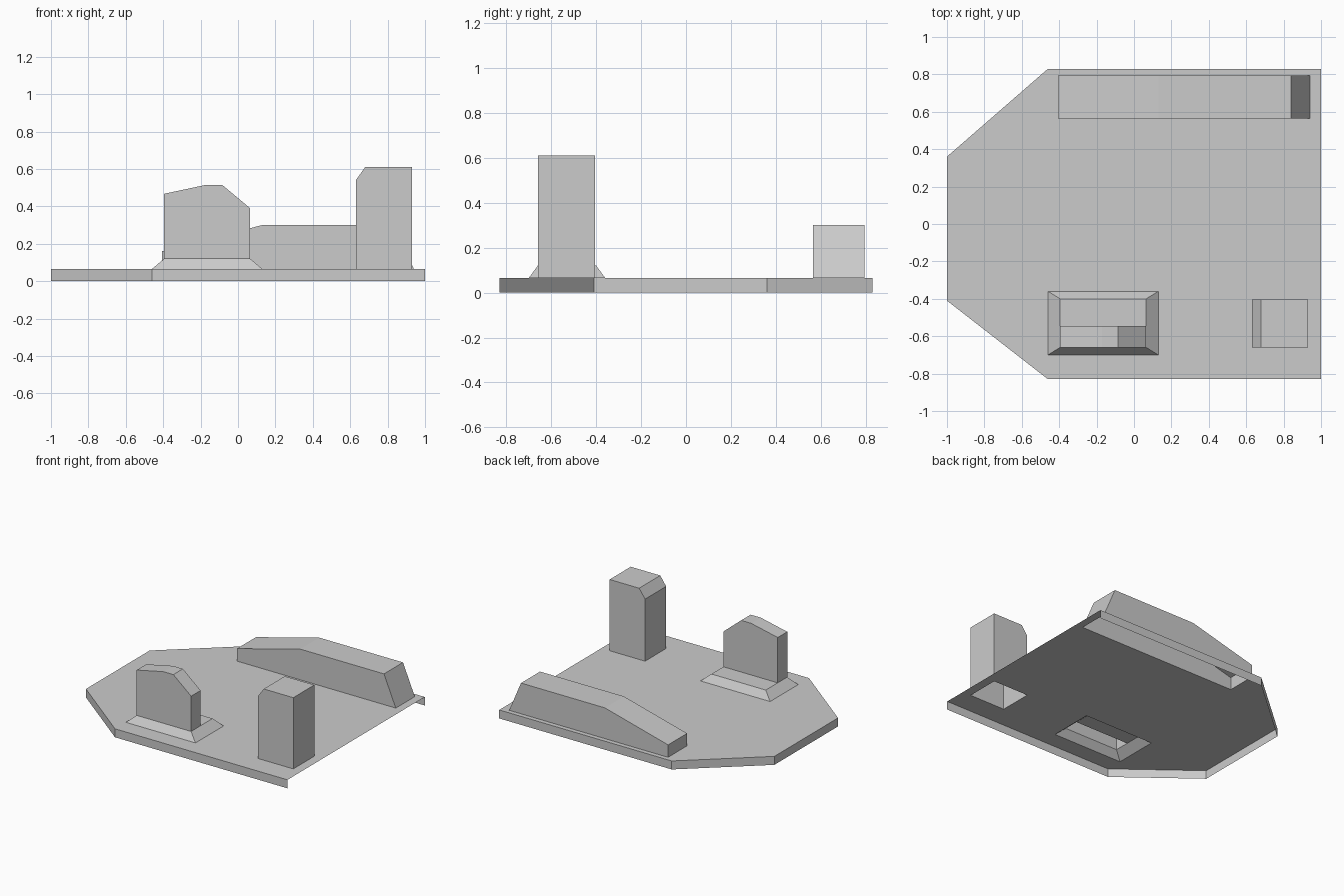
import bpy, bmesh

cube = bpy.data.objects.get("Cube")
if cube:
    bpy.data.objects.remove(cube, do_unlink=True)

grey = bpy.data.materials.new("light grey")
grey.use_nodes = True
colour = (0.6, 0.6, 0.6, 1)
grey.diffuse_color = colour
grey.node_tree.nodes["Principled BSDF"].inputs["Base Color"].default_value = colour

DECK = 0.065      # deck height
SHELF = 0.12      # top of the flared plinth


def finish(name, bm):
    mesh = bpy.data.meshes.new(name)
    bm.to_mesh(mesh)
    bm.free()
    mesh.materials.append(grey)
    obj = bpy.data.objects.new(name, mesh)
    bpy.context.collection.objects.link(obj)
    return obj


def rect(x0, x1, y0, y1):
    return [(x0, y0), (x1, y0), (x1, y1), (x0, y1)]


def loop(bm, points, z):
    return [bm.verts.new((x, y, z)) for x, y in points]


def pairs(items):
    return list(zip(items, items[1:] + items[:1]))


def hollow_block(name, profile, y0, y1):
    """Side profile from bottom right over the top to bottom left, open below."""
    bm = bmesh.new()
    front = [bm.verts.new((x, y0, z)) for x, z in profile]
    back = [bm.verts.new((x, y1, z)) for x, z in profile]
    bm.faces.new(front)
    bm.faces.new(back[::-1])
    for (f0, f1), (b0, b1) in list(zip(pairs(front), pairs(back)))[:-1]:
        bm.faces.new((f0, b0, b1, f1))
    return finish(name, bm)


# Footprints of the hollow parts
tower_foot = rect(0.63, 0.93, -0.66, -0.405)
plinth_foot = rect(-0.46, 0.13, -0.70, -0.36)
plinth_top = rect(-0.395, 0.065, -0.66, -0.40)
ridge_foot = rect(-0.405, 0.94, 0.565, 0.795)

# Deck: thin shell, open below and at the +x end, with openings under each part
bm = bmesh.new()
outline = [(1, 0.83), (-0.46, 0.83), (-1, 0.36), (-1, -0.41), (-0.46, -0.83), (1, -0.83)]
top = loop(bm, outline, DECK)
low = loop(bm, outline, 0)
edges = [bm.edges.new(p) for p in pairs(top)]
for foot in (tower_foot, plinth_foot, ridge_foot):
    edges += [bm.edges.new(p) for p in pairs(loop(bm, foot, DECK))]
bmesh.ops.triangle_fill(bm, edges=edges, use_beauty=True, normal=(0, 0, 1))
bm.normal_update()
for face in bm.faces:
    if face.normal.z < 0:
        face.normal_flip()
for (l0, l1), (t0, t1) in list(zip(pairs(low), pairs(top)))[:-1]:
    bm.faces.new((l0, l1, t1, t0))
finish("deck", bm)

# Flared plinth with a shelf behind the turret
bm = bmesh.new()
outer = loop(bm, plinth_foot, DECK)
inner = loop(bm, plinth_top, SHELF)
for (o0, o1), (i0, i1) in zip(pairs(outer), pairs(inner)):
    bm.faces.new((o0, o1, i1, i0))
bm.faces.new(loop(bm, rect(-0.395, 0.065, -0.545, -0.40), SHELF))
finish("plinth", bm)

# Turret on the plinth
hollow_block("turret", [(0.065, SHELF), (0.065, 0.39), (-0.085, 0.515), (-0.17, 0.515),
                        (-0.395, 0.467), (-0.395, SHELF)], -0.66, -0.545)

# Tall tower
hollow_block("tower", [(0.93, DECK), (0.93, 0.61), (0.68, 0.61), (0.63, 0.54),
                       (0.63, DECK)], -0.66, -0.405)

# Long ridge along the back
hollow_block("back_ridge", [(0.94, DECK), (0.84, 0.30), (0.13, 0.30), (-0.405, 0.16),
                            (-0.405, DECK)], 0.565, 0.795)
